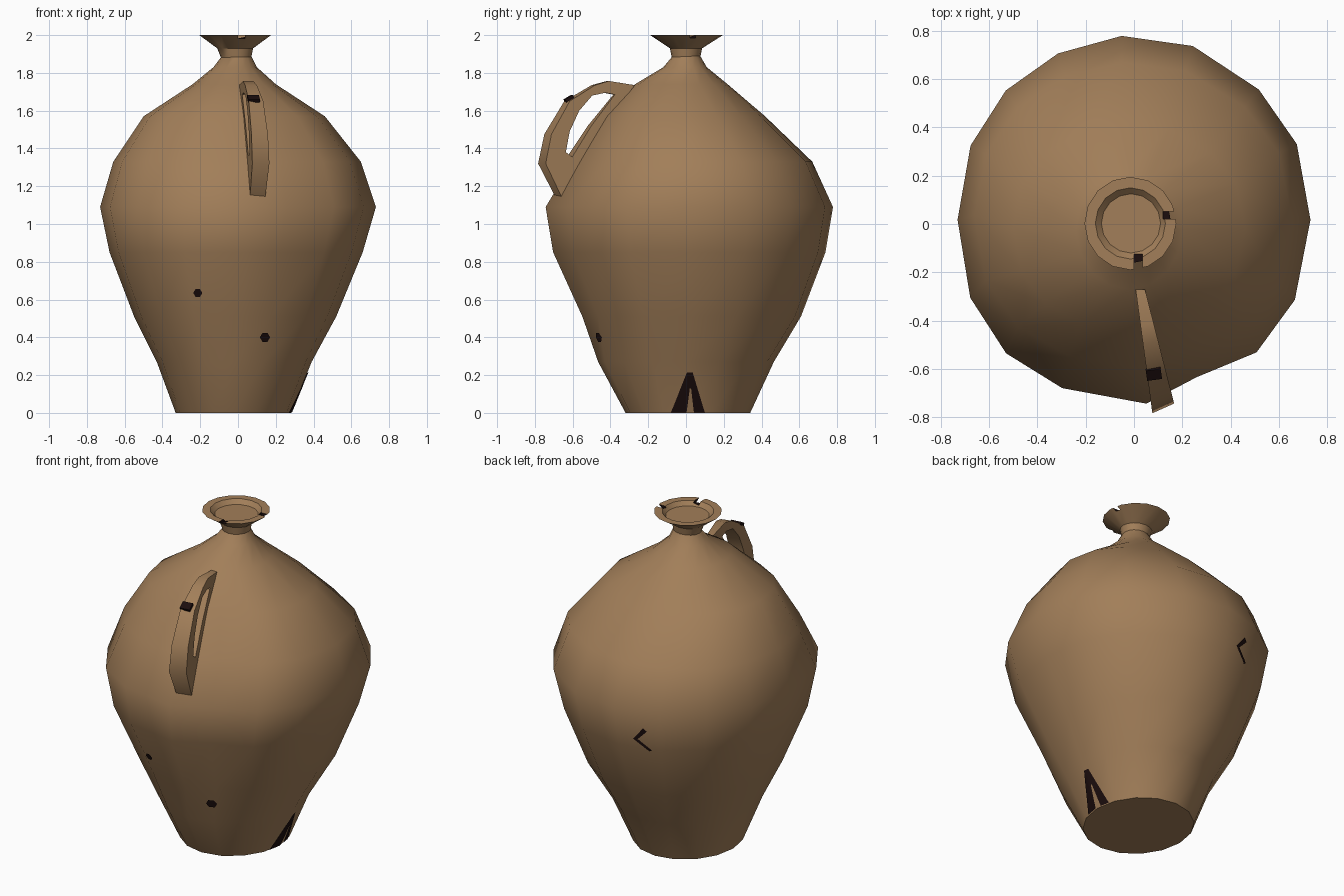
import bpy, bmesh, math
from mathutils import Vector
from mathutils.bvhtree import BVHTree

if "Cube" in bpy.data.objects:
    bpy.data.objects.remove(bpy.data.objects["Cube"])

SIDES = 16


def material(name, rgb):
    m = bpy.data.materials.new(name)
    m.diffuse_color = (*rgb, 1)
    m.use_nodes = True
    m.node_tree.nodes["Principled BSDF"].inputs["Base Color"].default_value = m.diffuse_color
    return m


CLAY = material("brown clay", (0.36, 0.21, 0.10))
DARK = material("dark chipped clay", (0.011, 0.004, 0.004))


def make(name, verts, faces, mat, smooth=None):
    me = bpy.data.meshes.new(name)
    bm = bmesh.new()
    vs = [bm.verts.new(v) for v in verts]
    for f in faces:
        bm.faces.new([vs[i] for i in f])
    bmesh.ops.recalc_face_normals(bm, faces=bm.faces)
    bm.to_mesh(me)
    bm.free()
    ob = bpy.data.objects.new(name, me)
    bpy.context.collection.objects.link(ob)
    me.materials.append(mat)
    if smooth:
        bpy.ops.object.select_all(action='DESELECT')
        ob.select_set(True)
        bpy.context.view_layer.objects.active = ob
        bpy.ops.object.shade_smooth_by_angle(angle=math.radians(smooth))
    return ob


# Hand-made unevenness: (angle shift in degrees, radius factor) per side
WOBBLE = {1: (1.5, 1.01), 3: (3, 1), 4: (4, 1), 5: (3, 1), 6: (1, 1.01),
          7: (-1, 1.01), 9: (2, 1.02), 10: (0, 1.025), 11: (-1.5, 1),
          12: (4, 1), 13: (0, 0.925), 14: (-1, 1), 15: (-3, 1.01)}


def lathe(name, rings, smooth, uneven=()):
    """Capped stack of uneven rings: z, xmin, xmax, ymin, ymax."""
    verts, faces = [], []
    for k, (z, x0, x1, y0, y1) in enumerate(rings):
        for i in range(SIDES):
            turn, s = WOBBLE.get(i, (0, 1)) if k in uneven else (0, 1)
            a = 2 * math.pi * i / SIDES + math.radians(turn)
            verts.append(((x0 + x1) / 2 + s * (x1 - x0) / 2 * math.cos(a),
                          (y0 + y1) / 2 + s * (y1 - y0) / 2 * math.sin(a), z))
    for k in range(len(rings) - 1):
        for i in range(SIDES):
            j = (i + 1) % SIDES
            a, b = k * SIDES, (k + 1) * SIDES
            faces.append((a + i, a + j, b + j, b + i))
    faces.append(tuple(range(SIDES)))
    faces.append(tuple(range(len(verts) - SIDES, len(verts))))
    return make(name, verts, faces, CLAY, smooth)


# Jar body, slightly lopsided, with a flattened front-right shoulder
body = lathe("jar_body", [
    (0.00, -0.33, 0.28, -0.32, 0.34),
    (0.27, -0.43, 0.39, -0.465, 0.465),
    (0.51, -0.55, 0.52, -0.55, 0.61),
    (0.85, -0.68, 0.66, -0.705, 0.74),
    (1.09, -0.73, 0.73, -0.745, 0.78),
    (1.33, -0.66, 0.65, -0.60, 0.67),
    (1.57, -0.50, 0.46, -0.45, 0.42),
    (1.74, -0.24, 0.20, -0.27, 0.22),
    (1.83, -0.13, 0.10, -0.12, 0.11),
    (1.89, -0.085, 0.07, -0.07, 0.075)], 50, uneven=range(2, 7))

# Flared rim with a shallow bowl inside
rim = lathe("neck_and_rim", [
    (1.88, -0.09, 0.07, -0.075, 0.075),
    (1.93, -0.11, 0.08, -0.085, 0.085),
    (2.00, -0.205, 0.175, -0.19, 0.195),
    (2.00, -0.16, 0.13, -0.145, 0.15),
    (1.975, -0.135, 0.11, -0.12, 0.125)], 35)


def box(name, centre, size, mat):
    v = [Vector(centre) + Vector((x * size[0], y * size[1], z * size[2])) / 2
         for x in (-1, 1) for y in (-1, 1) for z in (-1, 1)]
    return make(name, v, [(0, 1, 3, 2), (4, 6, 7, 5), (0, 4, 5, 1),
                          (2, 3, 7, 6), (0, 2, 6, 4), (1, 5, 7, 3)], mat)


# Two notches broken out of the rim
rim.data.materials.append(DARK)
for c, s in (((0.018, -0.175, 2.0), (0.036, 0.10, 0.036)),
             ((0.165, 0.036, 2.0), (0.09, 0.03, 0.03))):
    cutter = box("rim_notch_cutter", c, s, CLAY)
    cutter.data.materials.append(DARK)
    for p in cutter.data.polygons:
        p.material_index = 1
    cutter.hide_render = True
    mod = rim.modifiers.new("notch", 'BOOLEAN')
    mod.operation, mod.solver, mod.object = 'DIFFERENCE', 'EXACT', cutter
    bpy.context.view_layer.objects.active = rim
    bpy.ops.object.modifier_apply(modifier=mod.name)
    bpy.data.objects.remove(cutter)

# Handle: slanted loop, outer and inner outlines as (y, z)
outer = [(-0.27, 1.735), (-0.42, 1.757), (-0.50, 1.735), (-0.645, 1.65),
         (-0.75, 1.475), (-0.783, 1.32), (-0.69, 1.14), (-0.44, 1.53)]
inner = [(-0.385, 1.685), (-0.44, 1.695), (-0.515, 1.68), (-0.59, 1.60),
         (-0.645, 1.49), (-0.667, 1.38), (-0.63, 1.355), (-0.52, 1.52)]


def handle_point(y, z, side):
    t = -0.28 - y
    return (0.028 + 0.185 * t + side * (0.02 + 0.05 * t),
            y + (side + 1) * 0.04 * t, z)


n = len(outer)
verts = [handle_point(y, z, s) for s in (-1, 1) for y, z in outer + inner]
faces = []
for i in range(n):
    j = (i + 1) % n
    for o in (0, 2 * n):
        faces.append((o + i, o + j, o + n + j, o + n + i))
    faces.append((i, j, 2 * n + j, 2 * n + i))
    faces.append((n + i, n + j, 3 * n + j, 3 * n + i))
make("handle", verts, faces, CLAY, 62)

# Worn spot across the handle
spot = box("handle_chip", (0, 0, 0), (0.062, 0.048, 0.018), DARK)
spot.location = (0.082, -0.62, 1.664)
spot.rotation_euler = (math.radians(30), 0, math.radians(8))

# Chips on the body: quads of (sideways, height) wrapped onto the surface
bm = bmesh.new()
bm.from_mesh(body.data)
bmesh.ops.triangulate(bm, faces=bm.faces)
tree = BVHTree.FromBMesh(bm)
bm.free()


def chip(name, quads, outward, steps=5):
    d = Vector(outward).normalized()
    right = Vector((-d.y, d.x, 0))
    verts, faces = [], []
    for q in quads:
        a, b, c, e = (Vector(p) for p in q)
        base = len(verts)
        for i in range(steps + 1):
            for j in range(steps + 1):
                u, v = i / steps, j / steps
                p = a.lerp(b, u).lerp(e.lerp(c, u), v)
                start = right * p.x + Vector((0, 0, max(p.y, 0.002))) + d * 3
                hit = tree.ray_cast(start, -d)[0]
                verts.append(hit + d * 0.006)
        w = steps + 1
        for i in range(steps):
            for j in range(steps):
                k = base + i * w + j
                faces.append((k, k + w, k + w + 1, k + 1))
    return make(name, verts, faces, DARK)


def round_chip(name, x, z, r):
    p = [(x + r * math.cos(k * math.pi / 3), z + r * math.sin(k * math.pi / 3))
         for k in range(6)]
    chip(name, [p[:4], [p[3], p[4], p[5], p[0]]], (0, -1, 0))


round_chip("front_chip_left", -0.213, 0.635, 0.024)
round_chip("front_chip_right", 0.143, 0.40, 0.027)

# Split wedge at the right foot
chip("foot_chip", [
    [(-0.08, 0), (0.005, 0.215), (0.02, 0.13), (0.003, 0)],
    [(0.035, 0.215), (0.10, 0), (0.042, 0), (0.027, 0.13)],
    [(0.005, 0.215), (0.035, 0.215), (0.027, 0.13), (0.02, 0.13)]], (1, 0, 0))

# Arrow-shaped crack at the back, pointing to the viewer's left
chip("back_crack", [
    [(0.06, 0.905), (0.085, 0.905), (0.145, 0.965), (0.125, 0.985)],
    [(0.06, 0.905), (0.09, 0.905), (0.165, 0.845), (0.15, 0.835)]],
    (-0.12, 1, 0))
